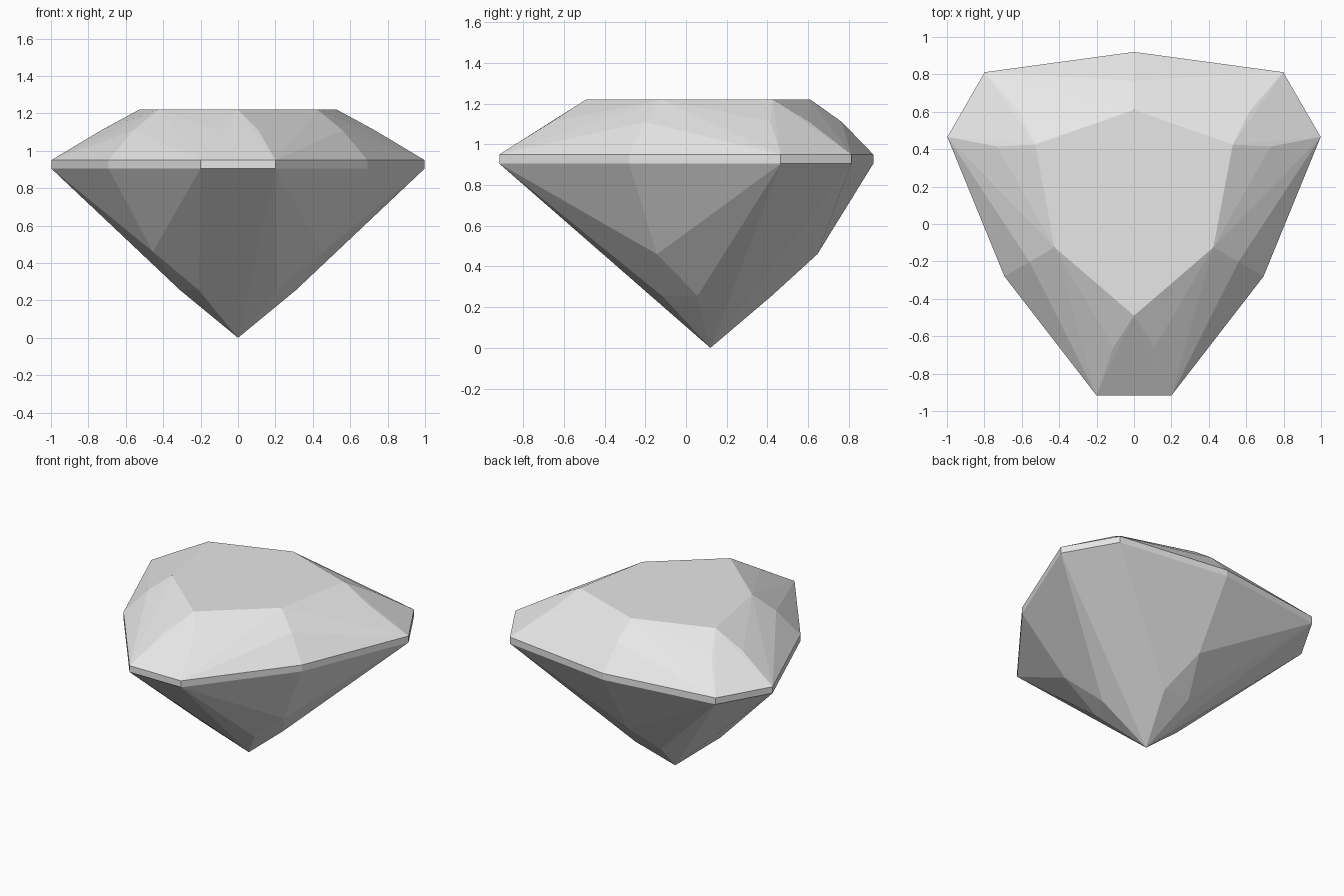
import bpy
import bmesh
from math import radians
from mathutils import Matrix, Vector

cube = bpy.data.objects.get("Cube")
if cube:
    bpy.data.objects.remove(cube, do_unlink=True)

# One material for the whole stone
grey = bpy.data.materials.new("pale_grey")
grey.use_nodes = True
colour = (0.8, 0.8, 0.8, 1)
grey.diffuse_color = colour
grey.node_tree.nodes["Principled BSDF"].inputs["Base Color"].default_value = colour

# Corner points of one third of the cut, measured from the stone's axis
THIRD = [
    (0, -0.61, 1.22), (0, 0.49, 1.22),          # table
    (0.11, -0.78, 1.11), (0, 0.645, 1.11),      # crown break
    (0.2, -1.037, 0.95), (0, 0.8, 0.95),        # girdle top
    (0.2, -1.037, 0.905), (0, 0.8, 0.905),      # girdle bottom
    (0, 0.525, 0.46), (0.1, 0.3, 0.255),        # pavilion breaks
]
CULET = Vector((0, 0, 0))
AXIS = Vector((0, 0.12, 0))

# Mirror each point and repeat it around the axis three times
bm = bmesh.new()
bm.verts.new(CULET + AXIS)
for turn in range(3):
    spin = Matrix.Rotation(radians(120 * turn), 3, "Z")
    for x, y, z in THIRD:
        for side in ({x, -x} if x else {0}):
            bm.verts.new(spin @ Vector((side, y, z)) + AXIS)

# Wrap the points in facets and merge the flat ones
bmesh.ops.convex_hull(bm, input=bm.verts[:])
bmesh.ops.dissolve_limit(bm, angle_limit=radians(0.5), verts=bm.verts[:], edges=bm.edges[:])
bmesh.ops.recalc_face_normals(bm, faces=bm.faces[:])

mesh = bpy.data.meshes.new("cut_gemstone")
bm.to_mesh(mesh)
bm.free()
mesh.materials.append(grey)
bpy.context.collection.objects.link(bpy.data.objects.new("cut_gemstone", mesh))
